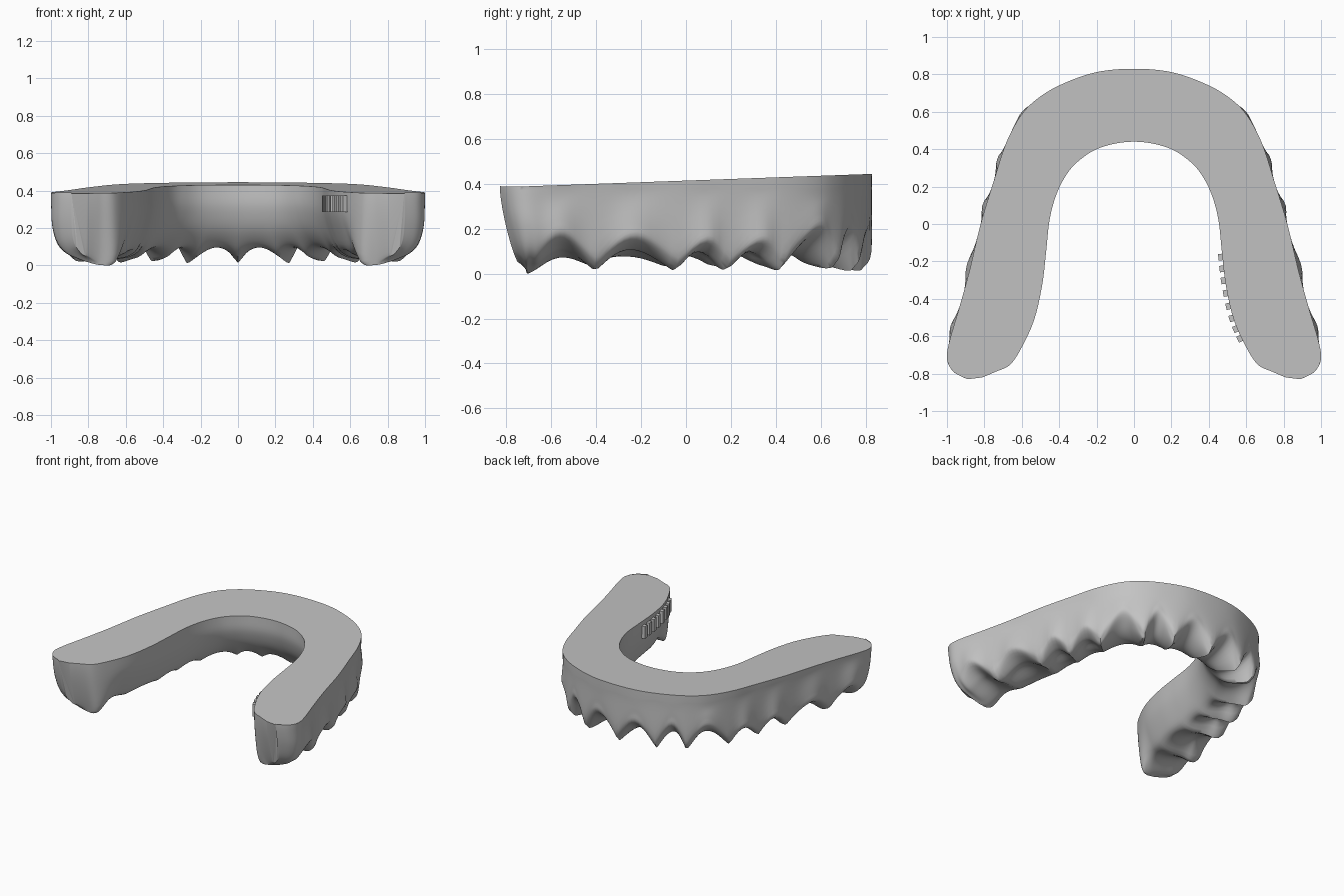
import bpy, bmesh, math
from mathutils import Vector

cube = bpy.data.objects.get("Cube")
if cube:
    bpy.data.objects.remove(cube, do_unlink=True)

mat = bpy.data.materials.new("plain_grey")
mat.use_nodes = True
GREY = (0.55, 0.55, 0.55, 1)
mat.diffuse_color = GREY
mat.node_tree.nodes["Principled BSDF"].inputs["Base Color"].default_value = GREY

# Half outlines of the flat base, from the midline to the end of one leg
OUTER = [(0, .83), (.2, .812), (.38, .75), (.51, .675), (.605, .58), (.685, .43), (.75, .23),
         (.82, 0), (.88, -.25), (.935, -.45), (.985, -.62), (1, -.72), (.965, -.79), (.89, -.83)]
INNER = [(0, .44), (.1, .43), (.2, .4), (.28, .35), (.35, .28), (.41, .17), (.45, .03),
         (.47, -.15), (.49, -.32), (.53, -.5), (.59, -.64), (.66, -.75), (.74, -.79), (.81, -.82)]
# Gum points between teeth (outline position) and scallop height of each tooth
PEAKS = [0, 1.5, 2.8, 4.9, 6.1, 7.1, 8.7, 10.6]
HEIGHTS = [.17, .18, .17, .11, .11, .125, .145]
LAST = len(OUTER) - 1


def spline(pts, t):
    """Smooth curve through the points at parameter t."""
    n = len(pts) - 1
    i = min(max(int(math.floor(t)), 0), n - 1)
    f = t - i
    p0, p1, p2, p3 = (Vector(pts[min(max(k, 0), n)]) for k in range(i - 1, i + 3))
    return p1 + .5 * f * (p2 - p0 + f * (2 * p0 - 5 * p1 + 4 * p2 - p3
                                         + f * (3 * (p1 - p2) + p3 - p0)))


def full(half):
    return [(-x, y) for x, y in reversed(half[1:])] + half


def smooth(a, b, t):
    f = min(max((t - a) / (b - a), 0), 1)
    return f * f * (3 - 2 * f)


def scallop(t):
    """Arch factor (0 at gum points, 1 mid tooth) and tooth height."""
    for a, b, h in zip(PEAKS, PEAKS[1:], HEIGHTS):
        if t <= b:
            return math.sin(math.pi * (t - a) / (b - a)) ** 1.15, h
    return 0, HEIGHTS[-1]


def top_z(y):
    return .385 + (y + .83) * .036


def section(t):
    """Profile from outer top edge, under the ridge, to inner top edge: (across, z)."""
    a, h = scallop(t)
    leg = smooth(3, 8, t)
    edge = .02 + h * a
    bulge = .05 * a * a * smooth(2, 6, t)
    teeth = [(0, .4), (.005, .34), (.01 - bulge, edge + .08),
             (.1 - .08 * a - bulge, edge + .015),
             (.17 + .04 * leg, .02 + .75 * h * a),
             (.36, .035 + .075 * a),
             (.54 + .08 * leg, .06 + .04 * a - .015 * leg),
             (.7 + .1 * leg, .11 - .03 * leg + .01 * a),
             (.88 + .02 * leg, .2 - .04 * leg), (.985, .31 - .03 * leg), (1, .4)]
    # Rounded heel at the end of the leg, lowest near the inner side
    heel = [(0, .4), (.005, .33), (.02, .22), (.1, .125), (.25, .07),
            (.45, .042), (.65, .022), (.84, .01), (.97, .03), (1, .22), (1, .4)]
    e = smooth(9.2, 11, t)
    return [Vector(p).lerp(Vector(q), e) for p, q in zip(teeth, heel)]


# Arch body: profile swept between the two outlines
STATIONS, SUB = 208, 4
outer, inner = full(OUTER), full(INNER)
bm = bmesh.new()
rings = []
for s in range(STATIONS + 1):
    t = 2 * LAST * s / STATIONS
    o, i = spline(outer, t), spline(inner, t)
    half = abs(t - LAST)
    prof = section(half)
    n = (len(prof) - 1) * SUB
    tuck = .09 * smooth(9.5, 12.5, half)
    lift = .05 * smooth(11.3, 13, half)
    ring = []
    for k in range(n + 1):
        u, z = spline(prof, k / SUB)
        p = o.lerp(i, u)
        z += lift * (1 - z / .4)
        if k in (0, n):
            z = top_z(p.y)
        p.y += tuck * max(0, 1 - z / .39) ** 1.5
        ring.append(bm.verts.new((p.x, p.y, max(z, 0))))
    rings.append(ring)
for r, q in zip(rings, rings[1:]):
    for k in range(len(r)):
        j = (k + 1) % len(r)
        bm.faces.new((r[k], r[j], q[j], q[k]))
bm.faces.new(rings[0])
bm.faces.new(rings[-1])
bmesh.ops.recalc_face_normals(bm, faces=bm.faces)
low = min(v.co.z for v in bm.verts)
for v in bm.verts:
    if v.co.z < .2:
        v.co.z -= low * (1 - v.co.z / .2)


def finish(bm, name, angle):
    mesh = bpy.data.meshes.new(name)
    bm.to_mesh(mesh)
    bm.free()
    mesh.materials.append(mat)
    ob = bpy.data.objects.new(name, mesh)
    bpy.context.collection.objects.link(ob)
    bpy.ops.object.select_all(action='DESELECT')
    ob.select_set(True)
    bpy.context.view_layer.objects.active = ob
    if angle:
        bpy.ops.object.shade_smooth_by_angle(angle=math.radians(angle))
    return ob


finish(bm, "gum_arch", 50)

# Plain raised ribs on the inner wall of the left leg
RIBS = 8
for r in range(RIBS):
    t = 7.15 + 2.6 * r / (RIBS - 1)
    p = spline(INNER, t)
    d = spline(INNER, t + .05) - p
    bm = bmesh.new()
    bmesh.ops.create_cube(bm, size=1)
    for v in bm.verts:
        v.co = Vector((v.co.x * .05, v.co.y * .035, v.co.z * .09))
    rib = finish(bm, "raised_rib_%d" % (r + 1), 0)
    rib.location = (p.x + .003, p.y, .33)
    rib.rotation_euler.z = math.atan2(d.y, d.x) + math.pi / 2
